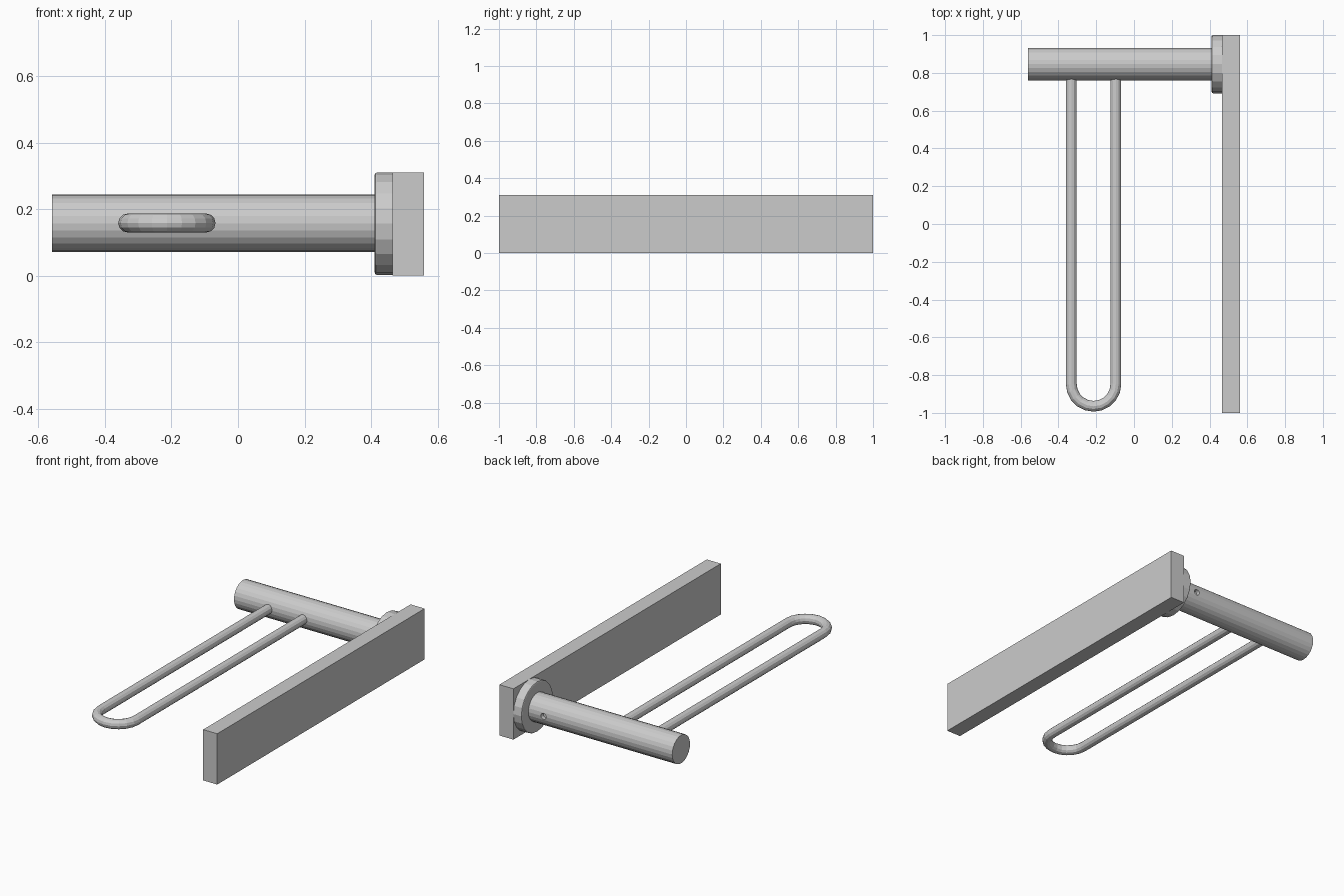
import bpy, math

if "Cube" in bpy.data.objects:
    bpy.data.objects.remove(bpy.data.objects["Cube"])

AXIS_Y, AXIS_Z = 0.847, 0.157


def cylinder(name, radius, start, end, sides):
    """Cylinder running along x or y between two points."""
    mid = [(a + b) / 2 for a, b in zip(start, end)]
    along_x = start[0] != end[0]
    rot = (0, math.pi / 2, 0) if along_x else (math.pi / 2, 0, 0)
    bpy.ops.mesh.primitive_cylinder_add(vertices=sides, radius=radius,
                                        depth=math.dist(start, end),
                                        location=mid, rotation=rot)
    ob = bpy.context.object
    ob.name = name
    bpy.ops.object.transform_apply(location=True, rotation=True, scale=True)
    return ob


# Backing plate
bpy.ops.mesh.primitive_cube_add(size=1, location=(0.5125, 0, 0.155))
plate = bpy.context.object
plate.name = "backing_plate"
plate.scale = (0.095, 2.0, 0.31)
bpy.ops.object.transform_apply(scale=True)

# Round flange, outer rim softened on the bar side only
flange = cylinder("wall_flange", 0.154, (0.411, AXIS_Y - 0.001, AXIS_Z - 0.001),
                  (0.466, AXIS_Y - 0.001, AXIS_Z - 0.001), 20)
attr = flange.data.attributes.new("bevel_weight_edge", 'FLOAT', 'EDGE')
for e in flange.data.edges:
    if all(flange.data.vertices[v].co.x < 0.42 for v in e.vertices):
        attr.data[e.index].value = 1.0
bev = flange.modifiers.new("rim", 'BEVEL')
bev.limit_method = 'WEIGHT'
bev.width = 0.007
bev.segments = 2

# Main bar with a set screw hole in its rear side
bar = cylinder("support_bar", 0.086, (-0.56, AXIS_Y, AXIS_Z), (0.412, AXIS_Y, AXIS_Z), 24)
cutter = cylinder("screw_hole_cutter", 0.018, (0.31, 0.885, AXIS_Z), (0.31, 0.96, AXIS_Z), 16)
cutter.hide_render = True
cut = bar.modifiers.new("screw_hole", 'BOOLEAN')
cut.operation = 'DIFFERENCE'
cut.solver = 'EXACT'
cut.object = cutter
bpy.context.view_layer.objects.active = bar
bpy.ops.object.modifier_apply(modifier=cut.name)
bpy.data.objects.remove(cutter)

# Set screw sitting inside the hole
cylinder("set_screw", 0.014, (0.31, 0.88, AXIS_Z), (0.31, 0.912, AXIS_Z), 12)

# U-shaped rod swept along legs and a half-circle bend
cx, bend, bend_y, steps = -0.214, 0.118, -0.847, 10
path = [(cx - bend, 0.80)]
for i in range(steps + 1):
    a = math.pi + math.pi * i / steps
    path.append((cx + bend * math.cos(a), bend_y + bend * math.sin(a)))
path.append((cx + bend, 0.80))

curve = bpy.data.curves.new("u_rod", 'CURVE')
curve.dimensions = '3D'
curve.bevel_depth = 0.0285
curve.bevel_resolution = 4
curve.use_fill_caps = True
spline = curve.splines.new('POLY')
spline.points.add(len(path) - 1)
for p, (x, y) in zip(spline.points, path):
    p.co = (x, y, AXIS_Z + 0.001, 1)
rod = bpy.data.objects.new("u_rod", curve)
bpy.context.collection.objects.link(rod)
bpy.ops.object.select_all(action='DESELECT')
rod.select_set(True)
bpy.context.view_layer.objects.active = rod
bpy.ops.object.convert(target='MESH')
bpy.ops.object.shade_flat()
